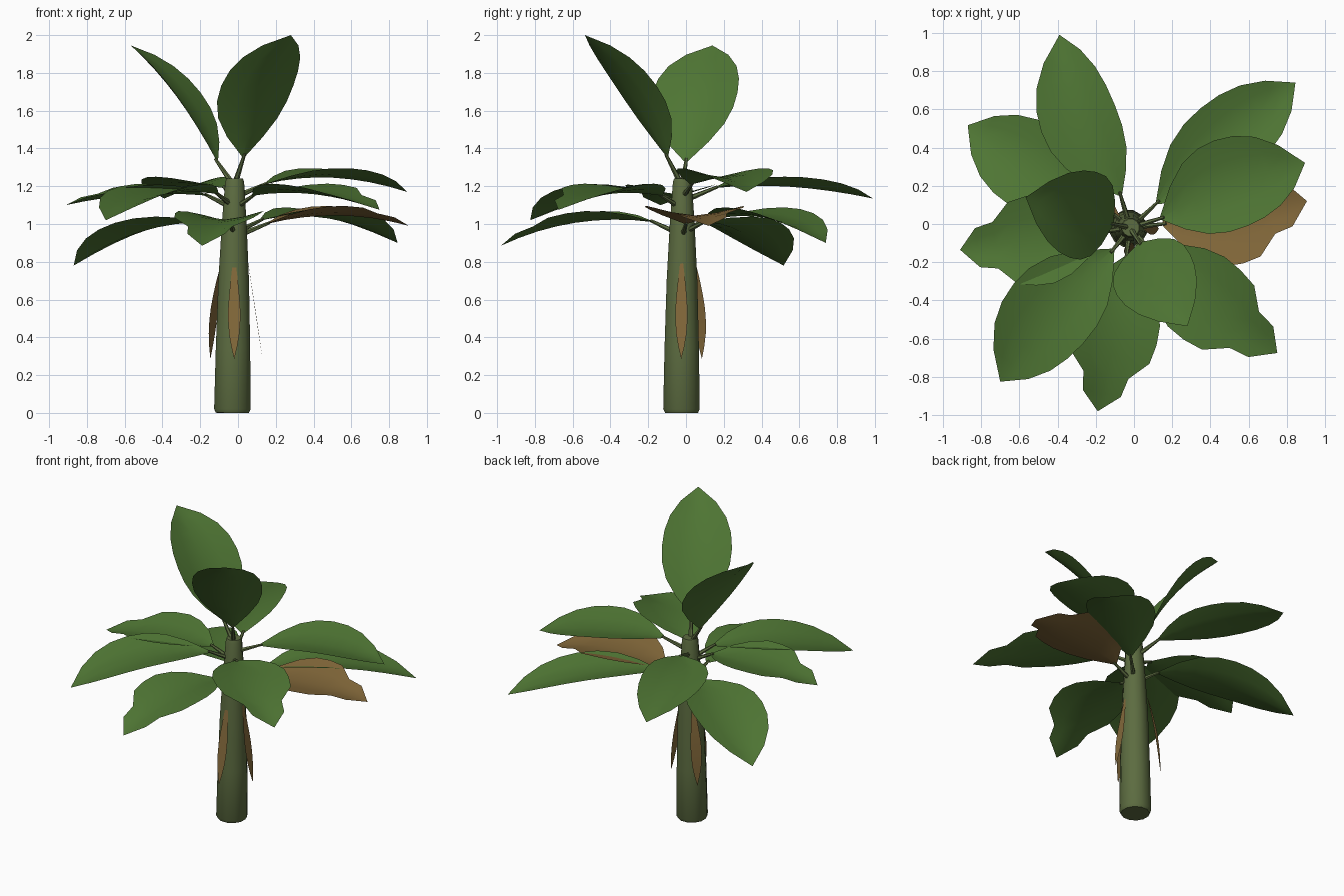
import bpy, bmesh, math
from mathutils import Vector

if "Cube" in bpy.data.objects:
    bpy.data.objects.remove(bpy.data.objects["Cube"])


def material(name, rgb):
    m = bpy.data.materials.new(name)
    m.diffuse_color = (*rgb, 1)
    m.use_nodes = True
    m.node_tree.nodes["Principled BSDF"].inputs["Base Color"].default_value = m.diffuse_color
    return m


GREEN = material("leaf green", (0.078, 0.180, 0.034))
BROWN = material("dry brown", (0.225, 0.138, 0.042))
STEM = material("stem olive", (0.108, 0.150, 0.052))
UP = Vector((0, 0, 1))


def make(name, bm, mat):
    me = bpy.data.meshes.new(name)
    bm.to_mesh(me)
    bm.free()
    me.materials.append(mat)
    for p in me.polygons:
        p.use_smooth = True
    ob = bpy.data.objects.new(name, me)
    bpy.context.collection.objects.link(ob)
    bpy.context.view_layer.objects.active = ob
    ob.select_set(True)
    bpy.ops.object.shade_smooth_by_angle(angle=math.radians(40))
    ob.select_set(False)


def tube(name, rings, sides, mat):
    """Closed tube through (centre, radius) rings."""
    bm = bmesh.new()
    axis = (rings[-1][0] - rings[0][0]).normalized()
    u = axis.orthogonal().normalized()
    v = axis.cross(u)
    loops = []
    for c, r in rings:
        loops.append([bm.verts.new(c + r * (math.cos(a) * u + math.sin(a) * v))
                      for a in (2 * math.pi * k / sides for k in range(sides))])
    for a, b in zip(loops, loops[1:]):
        for k in range(sides):
            j = (k + 1) % sides
            bm.faces.new((a[k], a[j], b[j], b[k]))
    bm.faces.new(loops[0][::-1])
    bm.faces.new(loops[-1])
    make(name, bm, mat)


WHOLE = (.04, .5, .82, .97, 1, .95, .8, .5, 0)
TORN = (.04, .55, .85, 1, 1, .92, .52, .44, 0)
STRIP = (.15, .4, .65, .85, 1, 1, .85, .5, 0)


def leaf(name, base, tip, arch, bend, width, shape, mat, fold=0.05):
    """Curved blade from base to tip, edges folded up from the midrib."""
    base, tip = Vector(base), Vector(tip)
    d = (tip - base).normalized()
    side = UP.cross(d).normalized()
    n = d.cross(side)
    ctrl = (base + tip) / 2 + 2 * (arch * n + bend * side)
    bm = bmesh.new()
    rows = []
    for i, w in enumerate(shape):
        t = i / (len(shape) - 1)
        p = (1 - t) ** 2 * base + 2 * t * (1 - t) * ctrl + t * t * tip
        if w == 0:
            rows.append([bm.verts.new(p)])
            continue
        rows.append([bm.verts.new(p + side * u * w * width + n * fold * w * abs(u) ** 1.5)
                     for u in (-1, -.5, 0, .5, 1)])
    for a, b in zip(rows, rows[1:]):
        for k in range(4):
            if len(b) == 1:
                bm.faces.new((a[k], b[0], a[k + 1]))
            else:
                bm.faces.new((a[k], b[k], b[k + 1], a[k + 1]))
    bmesh.ops.recalc_face_normals(bm, faces=bm.faces)
    bm.normal_update()
    if sum((f.normal.dot(n) for f in bm.faces)) < 0:
        bmesh.ops.reverse_faces(bm, faces=bm.faces)
    make(name, bm, mat)


# Trunk, tapering upward
tube("trunk", [(Vector((-.03 + .01 * z, -.024 + .004 * z, z)), r) for z, r in
               ((0, .09), (.02, .1), (.35, .094), (.7, .084), (1, .068), (1.22, .052), (1.24, .046))],
     12, STEM)

# Leaves: base, tip, arch, sideways bend, half width, outline, colour
LEAVES = [
    ((-.11, .0, 1.33), (-.567, .14, 1.945), .045, 0, .235, WHOLE, GREEN),
    ((.03, -.10, 1.355), (.28, -.535, 2.0), .04, -.02, .22, WHOLE, GREEN),
    ((-.07, .15, 1.19), (-.39, .99, 1.135), .035, .065, .205, WHOLE, GREEN),
    ((-.16, -.04, 1.15), (-.91, -.135, 1.10), .03, 0, .235, TORN, GREEN),
    ((-.11, -.135, 1.16), (-.70, -.825, 1.02), .06, -.04, .24, WHOLE, GREEN),
    ((.08, -.13, 1.15), (.75, -.675, 1.075), .045, -.02, .235, TORN, GREEN),
    ((.14, .03, 1.21), (.895, .32, 1.17), .055, .04, .24, WHOLE, GREEN),
    ((-.13, .07, 1.01), (-.87, .517, .78), .065, .01, .235, WHOLE, GREEN),
    ((-.04, -.17, 1.01), (-.19, -.98, .885), .06, .01, .23, TORN, GREEN),
    ((.15, .0, 1.0), (.905, .12, .99), .05, -.01, .26, TORN, BROWN),
    ((.12, .11, 1.02), (.845, .74, .90), .07, .015, .21, WHOLE, GREEN),
]
for i, row in enumerate(LEAVES, 1):
    leaf(f"leaf_{i}", *row)
    base = Vector(row[0])
    # Leaf stalk from the trunk core to the blade
    root = Vector((-.02, -.02, 1.2 if base.z > 1.3 else base.z - .07))
    end = base + (base - root).normalized() * .02
    tube(f"leaf_stalk_{i}", [(root, .017), (end, .008)], 6, STEM)

# Dry strips hanging on the trunk
leaf("dry_strip_front", (-.02, -.09, .82), (-.02, -.18, .285), 0, 0, .032, STRIP, BROWN, 0)
leaf("dry_strip_right", (.05, -.023, .82), (.13, -.025, .285), 0, 0, .032, STRIP, BROWN, 0)
leaf("dry_strip_back", (-.078, .04, .82), (-.146, .084, .285), .015, 0, .036, STRIP, BROWN, 0)
